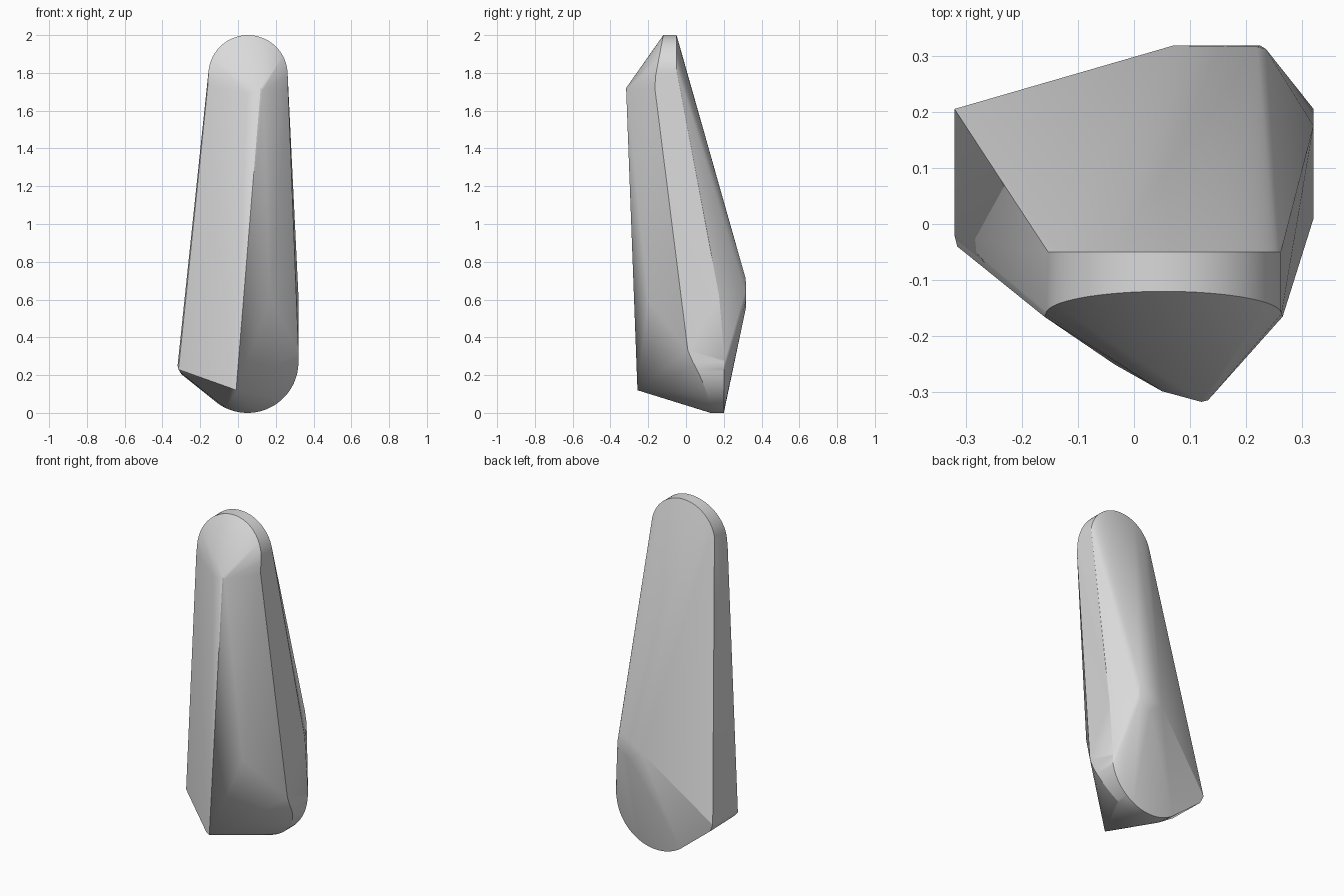
import bpy
import bmesh
import math
from mathutils import Vector

cube = bpy.data.objects.get("Cube")
if cube:
    bpy.data.objects.remove(cube, do_unlink=True)


def make_material(name, value):
    mat = bpy.data.materials.new(name)
    mat.use_nodes = True
    colour = (value, value, value, 1.0)
    mat.diffuse_color = colour
    mat.node_tree.nodes["Principled BSDF"].inputs["Base Color"].default_value = colour
    return mat


def arc(centre_x, centre_z, radius, start, end, depth, steps=32):
    """Arc facing the front, with its y given by a function of height."""
    points = []
    for i in range(steps + 1):
        angle = math.radians(start + (end - start) * i / steps)
        x = centre_x + radius * math.cos(angle)
        z = centre_z + radius * math.sin(angle)
        points.append(Vector((x, depth(z), z)))
    return points


def make_hull(name, points, material):
    """Wrap a convex skin around the given outlines and corners."""
    bm = bmesh.new()
    for point in points:
        bm.verts.new(point)
    result = bmesh.ops.convex_hull(bm, input=bm.verts[:], use_existing_faces=False)
    loose = set(result["geom_interior"]) | set(result["geom_unused"])
    loose = [v for v in loose if isinstance(v, bmesh.types.BMVert)]
    bmesh.ops.delete(bm, geom=loose, context="VERTS")
    bmesh.ops.recalc_face_normals(bm, faces=bm.faces[:])
    mesh = bpy.data.meshes.new(name)
    bm.to_mesh(mesh)
    bm.free()
    mesh.materials.append(material)
    obj = bpy.data.objects.new(name, mesh)
    bpy.context.collection.objects.link(obj)
    bpy.ops.object.select_all(action="DESELECT")
    obj.select_set(True)
    bpy.context.view_layer.objects.active = obj
    bpy.ops.object.shade_smooth_by_angle(angle=math.radians(25))
    return obj


# Rounded top: flat back rim and a front rim that slopes forward
points = arc(0.053, 1.79, 0.21, 0, 180, lambda z: -0.05)
points += arc(0.053, 1.79, 0.21, 0, 180, lambda z: -0.12 - 0.04 * (2 - z) / 0.21)

# Rounded foot: flat back rim and a front rim that sweeps forward as it rises
points += arc(0.05, 0.27, 0.27, -125, 0, lambda z: 0.2)
points += arc(0.05, 0.27, 0.27, -115, 0, lambda z: 0.13 - 0.13 * (max(z, 0) / 0.33) ** 1.6)

# Front nose, front keel and lower front tip
points += [
    (0.12, -0.317, 1.72), (0.132, -0.314, 1.71), (0.05, -0.298, 1.69),
    (-0.16, -0.165, 1.73), (0.265, -0.165, 1.72),
    (-0.035, -0.25, 0.13), (-0.01, -0.257, 0.12), (0.17, -0.2, 0.6),
]

# Left and right flank corners
points += [
    (-0.32, -0.02, 0.25), (-0.315, -0.04, 0.23), (-0.32, 0.205, 0.25),
    (-0.3, 0.2, 0.205), (-0.3, -0.03, 0.21),
    (0.32, 0.01, 0.33), (0.32, 0.175, 0.62), (0.32, 0.205, 0.28),
]

# Rounded back peak
points += [
    (0.07, 0.318, 0.62), (0.22, 0.316, 0.71), (0.15, 0.318, 0.56),
    (0.225, 0.318, 0.6), (0.235, 0.312, 0.64),
]

make_hull("faceted_body", points, make_material("plain grey", 0.7))
